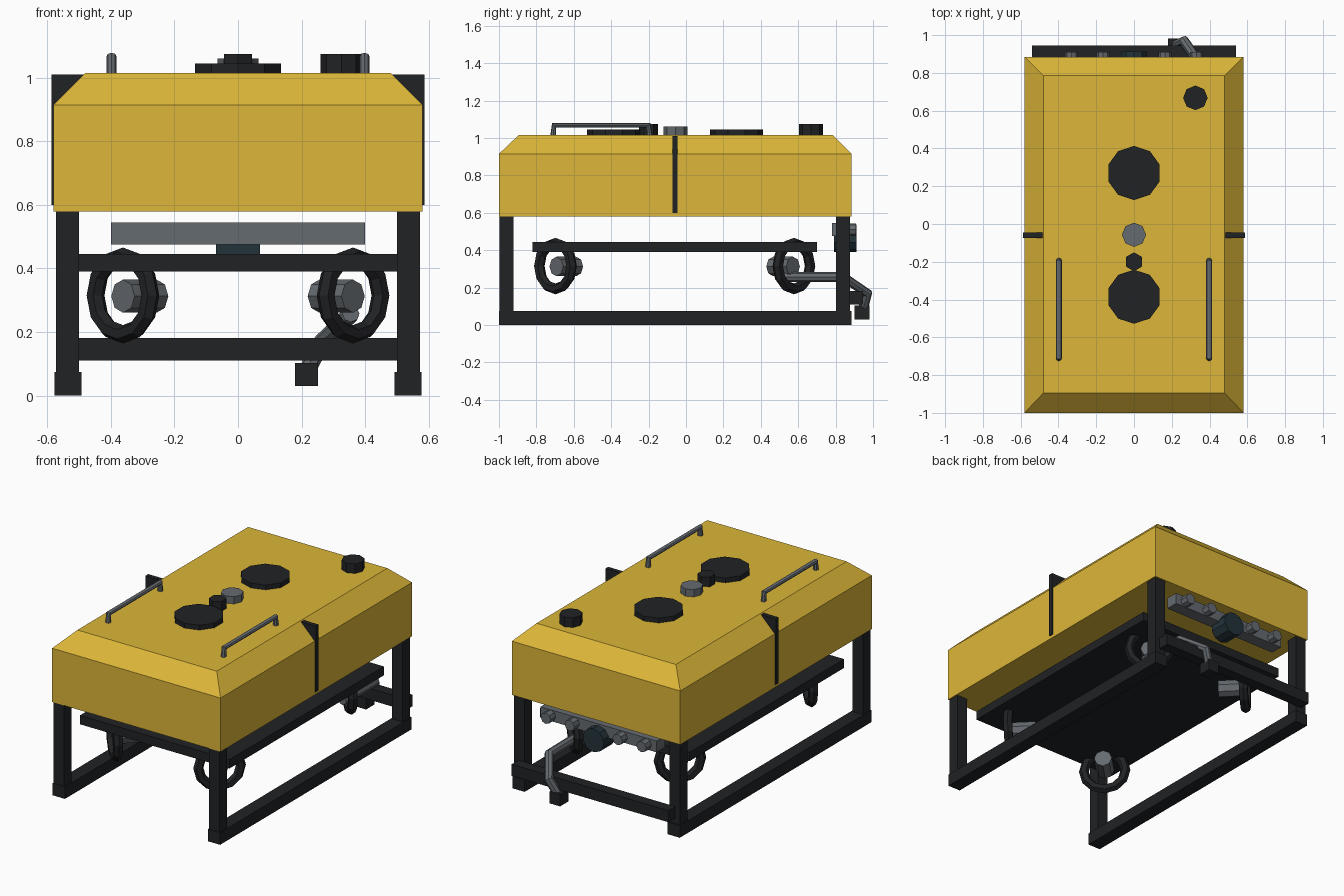
import bpy, bmesh
from math import pi
from mathutils import Vector

if "Cube" in bpy.data.objects:
    bpy.data.objects.remove(bpy.data.objects["Cube"])


def material(name, rgb):
    m = bpy.data.materials.new(name)
    m.diffuse_color = (*rgb, 1)
    m.use_nodes = True
    m.node_tree.nodes["Principled BSDF"].inputs["Base Color"].default_value = m.diffuse_color
    return m


YELLOW = material("yellow_foam", (0.72, 0.47, 0.04))
DARK = material("dark_frame", (0.015, 0.016, 0.018))
METAL = material("grey_metal", (0.13, 0.145, 0.16))
TEAL = material("dark_lens", (0.016, 0.032, 0.042))


def mesh_object(name, bm, mat):
    bmesh.ops.recalc_face_normals(bm, faces=bm.faces[:])
    me = bpy.data.meshes.new(name)
    bm.to_mesh(me)
    bm.free()
    me.materials.append(mat)
    ob = bpy.data.objects.new(name, me)
    bpy.context.collection.objects.link(ob)
    return ob


def box(name, lo, hi, mat):
    bm = bmesh.new()
    bmesh.ops.create_cube(bm, size=1)
    lo, hi = Vector(lo), Vector(hi)
    for v in bm.verts:
        v.co = (lo + hi) / 2 + v.co * (hi - lo)
    return mesh_object(name, bm, mat)


def cylinder(name, a, b, r, sides, mat):
    a, b = Vector(a), Vector(b)
    bm = bmesh.new()
    bmesh.ops.create_cone(bm, cap_ends=True, segments=sides, radius1=r, radius2=r,
                          depth=(b - a).length)
    ob = mesh_object(name, bm, mat)
    d = b - a
    ob.rotation_mode = 'QUATERNION'
    if abs(d.x) + abs(d.y) > 1e-6:
        ob.rotation_quaternion = d.to_track_quat('Z', 'Y')
    ob.location = (a + b) / 2
    return ob


def tube(name, points, r, mat):
    cu = bpy.data.curves.new(name, 'CURVE')
    cu.dimensions = '3D'
    cu.bevel_depth = r
    cu.bevel_resolution = 2
    cu.use_fill_caps = True
    sp = cu.splines.new('POLY')
    sp.points.add(len(points) - 1)
    for p, co in zip(sp.points, points):
        p.co = (*co, 1)
    sp.use_smooth = False
    cu.materials.append(mat)
    ob = bpy.data.objects.new(name, cu)
    bpy.context.collection.objects.link(ob)
    return ob


# Hood: three stacked rectangular sections, the top one inset as a chamfer
bm = bmesh.new()
rings = []
for x, y0, y1, z in ((0.58, -1, 0.885, 0.58), (0.58, -1, 0.885, 0.915),
                     (0.48, -0.895, 0.785, 1.015)):
    rings.append([bm.verts.new(p) for p in
                  ((-x, y0, z), (x, y0, z), (x, y1, z), (-x, y1, z))])
for low, high in zip(rings, rings[1:]):
    for i in range(4):
        j = (i + 1) % 4
        bm.faces.new((low[i], low[j], high[j], high[i]))
bm.faces.new(rings[0])
bm.faces.new(rings[-1])
mesh_object("hood", bm, YELLOW)

for s, side in ((-1, "left"), (1, "right")):
    # Skids, legs and fins
    def side_box(name, x0, x1, y0, y1, z0, z1):
        xs = sorted((s * x0, s * x1))
        box(f"{side}_{name}", (xs[0], y0, z0), (xs[1], y1, z1), DARK)
    side_box("skid", 0.492, 0.577, -1, 0.885, 0, 0.075)
    side_box("front_leg", 0.5, 0.572, -0.997, -0.923, 0.07, 0.59)
    side_box("back_leg", 0.5, 0.572, 0.803, 0.877, 0.07, 0.59)
    side_box("fin", 0.48, 0.587, -0.073, -0.045, 0.6, 1.01)

    # Lifting handles
    x = s * 0.398
    tube(f"{side}_handle", [(x, -0.71, 1.01), (x, -0.705, 1.067),
                            (x, -0.2, 1.067), (x, -0.195, 1.01)], 0.016, METAL)

    # Thrusters turned 45 degrees, each a ring and a motor
    for f, y, end in ((1, -0.698, "front"), (-1, 0.577, "back")):
        x = s * 0.362
        bpy.ops.mesh.primitive_torus_add(
            major_segments=12, minor_segments=6, major_radius=0.122, minor_radius=0.029,
            location=(x, y, 0.315), rotation=(pi / 2, 0, s * f * pi / 4))
        ring = bpy.context.object
        ring.name = f"{end}_{side}_thruster_ring"
        ring.data.materials.append(DARK)
        cylinder(f"{end}_{side}_thruster_motor", (x, y + f * 0.005, 0.313),
                 (x - s * 0.106, y + f * 0.111, 0.313), 0.052, 8, METAL)

# Lower tray and back bumper
box("tray", (-0.515, -0.82, 0.39), (0.515, 0.70, 0.445), DARK)
box("back_crossbar", (-0.54, 0.877, 0.11), (0.54, 0.945, 0.182), DARK)

# Sensor bar with lamps and a central camera
box("sensor_bar", (-0.4, 0.78, 0.475), (0.4, 0.86, 0.545), METAL)
for i, x in enumerate((-0.33, -0.165, 0.165, 0.33)):
    cylinder(f"lamp_{i + 1}", (x, 0.85, 0.51), (x, 0.91, 0.51), 0.034, 8, METAL)
cylinder("camera", (0, 0.79, 0.463), (0, 0.912, 0.463), 0.073, 10, TEAL)

# Manipulator arm and its gripper
tube("arm", [(0.355, 0.52, 0.258), (0.355, 0.84, 0.256), (0.265, 0.97, 0.17),
             (0.218, 0.945, 0.08)], 0.027, METAL)
box("gripper", (0.18, 0.9, 0.03), (0.252, 0.982, 0.103), DARK)

# Top covers and fittings
for name, x, y, r, top, n, mat in (
        ("back_fan_cover", 0, 0.27, 0.143, 1.045, 10, DARK),
        ("front_fan_cover", 0, -0.385, 0.143, 1.045, 10, DARK),
        ("lift_point", 0, -0.057, 0.064, 1.06, 8, METAL),
        ("cable_plug", 0, -0.2, 0.05, 1.075, 6, DARK),
        ("beacon_cap", 0.325, 0.668, 0.065, 1.075, 8, DARK)):
    cylinder(name, (x, y, 1.0), (x, y, top), r, n, mat)
